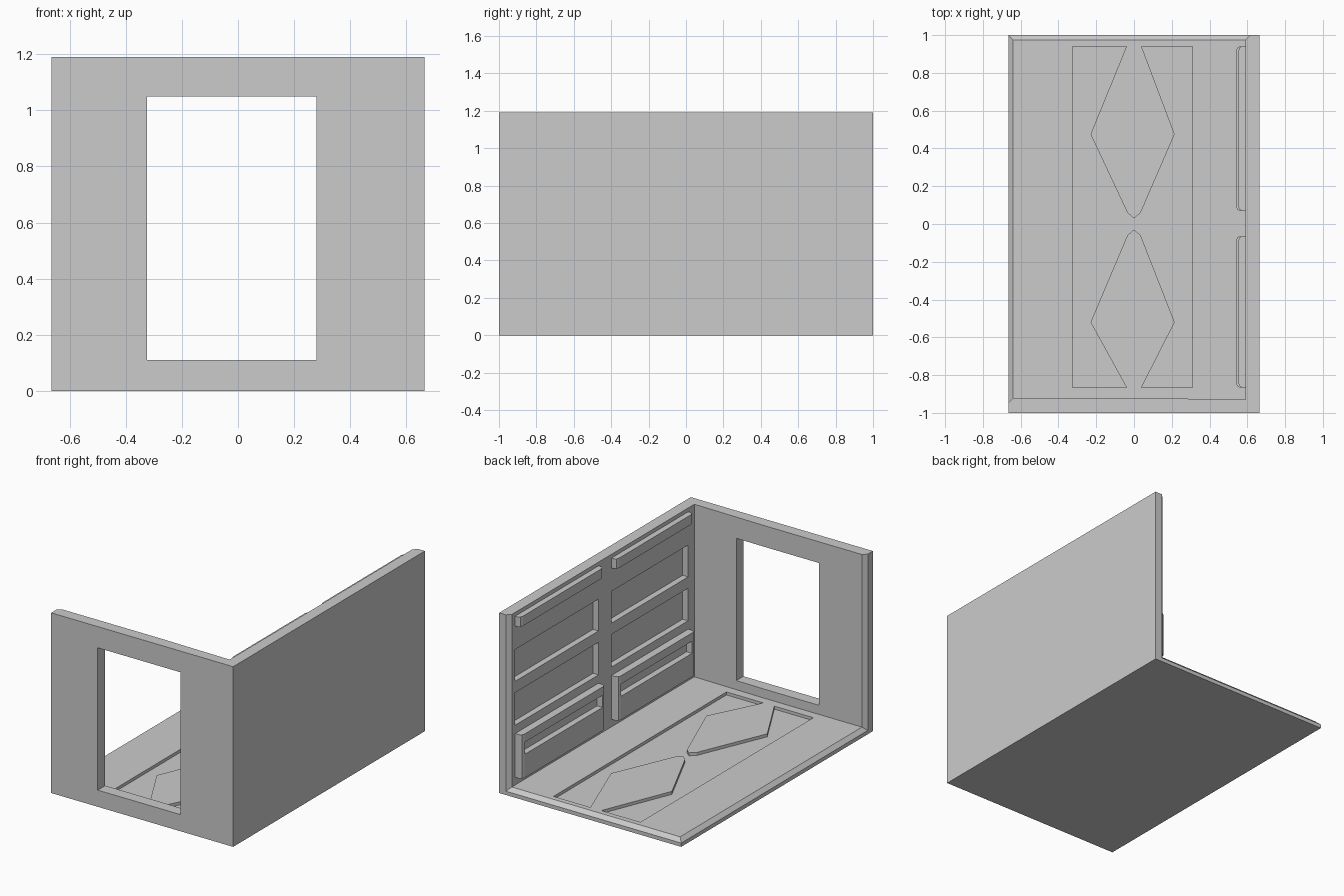
import bpy, bmesh

if "Cube" in bpy.data.objects:
    bpy.data.objects.remove(bpy.data.objects["Cube"])


def solid(name, rings):
    """Closed solid from stacked (outline, z) rings."""
    bm = bmesh.new()
    loops = [[bm.verts.new((x, y, z)) for x, y in pts] for pts, z in rings]
    bm.faces.new(loops[0])
    bm.faces.new(loops[-1])
    n = len(loops[0])
    for a, b in zip(loops, loops[1:]):
        for i in range(n):
            j = (i + 1) % n
            bm.faces.new((a[i], a[j], b[j], b[i]))
    bmesh.ops.recalc_face_normals(bm, faces=bm.faces)
    me = bpy.data.meshes.new(name)
    bm.to_mesh(me)
    bm.free()
    ob = bpy.data.objects.new(name, me)
    bpy.context.collection.objects.link(ob)
    return ob


def prism(name, pts, z0, z1):
    return solid(name, [(pts, z0), (pts, z1)])


def rect(x0, x1, y0, y1):
    return [(x0, y0), (x1, y0), (x1, y1), (x0, y1)]


def cut(ob, cutter):
    mod = ob.modifiers.new("cut", 'BOOLEAN')
    mod.operation = 'DIFFERENCE'
    mod.solver = 'EXACT'
    mod.object = cutter
    bpy.context.view_layer.objects.active = ob
    bpy.ops.object.modifier_apply(modifier=mod.name)
    bpy.data.objects.remove(cutter)


X, C, H, FLOOR = 0.665, 0.025, 1.19, 0.05
IN = 0.59  # inner face of the right wall

# L-shaped walls with chamfered inner ends
walls = prism("walls", [(-X, -1), (X, -1), (X, 1), (IN + C, 1), (IN, 1 - C),
                        (IN, -0.93), (0.09, -0.922), (-X + C, -0.922),
                        (-X, -0.922 - C)], 0, H)

# Doorway
cut(walls, prism("door_cutter", rect(-0.325, 0.28, -1.1, -0.8), 0.11, 1.05))

# Floor with chamfered free edges
low = rect(-X, IN + C, -0.95, 1)
top = rect(-X + C, IN + C, -0.95, 1 - C)
floor = solid("floor", [(low, 0), (low, FLOOR - C), (top, FLOOR)])

# Sunken floor pattern leaving two diamonds standing
pattern = [(-.325, .94), (-.04, .94), (-.23, .475), (-.035, .06), (0, .03),
           (.035, .06), (.215, .475), (.04, .94), (.31, .94), (.31, -.865),
           (.04, -.865), (.215, -.52), (.035, -.06), (0, -.03),
           (-.035, -.06), (-.23, -.52), (-.04, -.865), (-.325, -.865)]
cut(floor, prism("pattern_cutter", pattern, FLOOR - 0.02, 0.2))


def block(name, face, y0, y1, z0, z1):
    """Raised wall block with clipped front corners."""
    return prism(name, [(IN + 0.01, y0), (face + 0.018, y0), (face + 0.006, y0 + 0.008),
                        (face, y0 + 0.025), (face, y1 - 0.025),
                        (face + 0.006, y1 - 0.008), (face + 0.018, y1),
                        (IN + 0.01, y1)], z0, z1)


# Right wall fittings: two identical bays
for side, y0, y1 in (("back", 0.07, 0.94), ("front", -0.865, -0.065)):
    # Recessed wall panels
    for z0, z1 in ((0.735, 0.945), (0.445, 0.66)):
        cut(walls, prism("panel_cutter", rect(0.5, IN + 0.04, y0, y1), z0, z1))
    # Upper rail
    block("upper_rail_" + side, 0.552, y0, y1, 1.10, 1.165)
    # Lower cabinet with long slot
    cabinet = block("lower_cabinet_" + side, 0.54, y0, y1, 0.10, 0.39)
    cut(cabinet, prism("slot_cutter", rect(0.4, 0.58, y0 + 0.03, y1 - 0.03), 0.255, 0.335))
